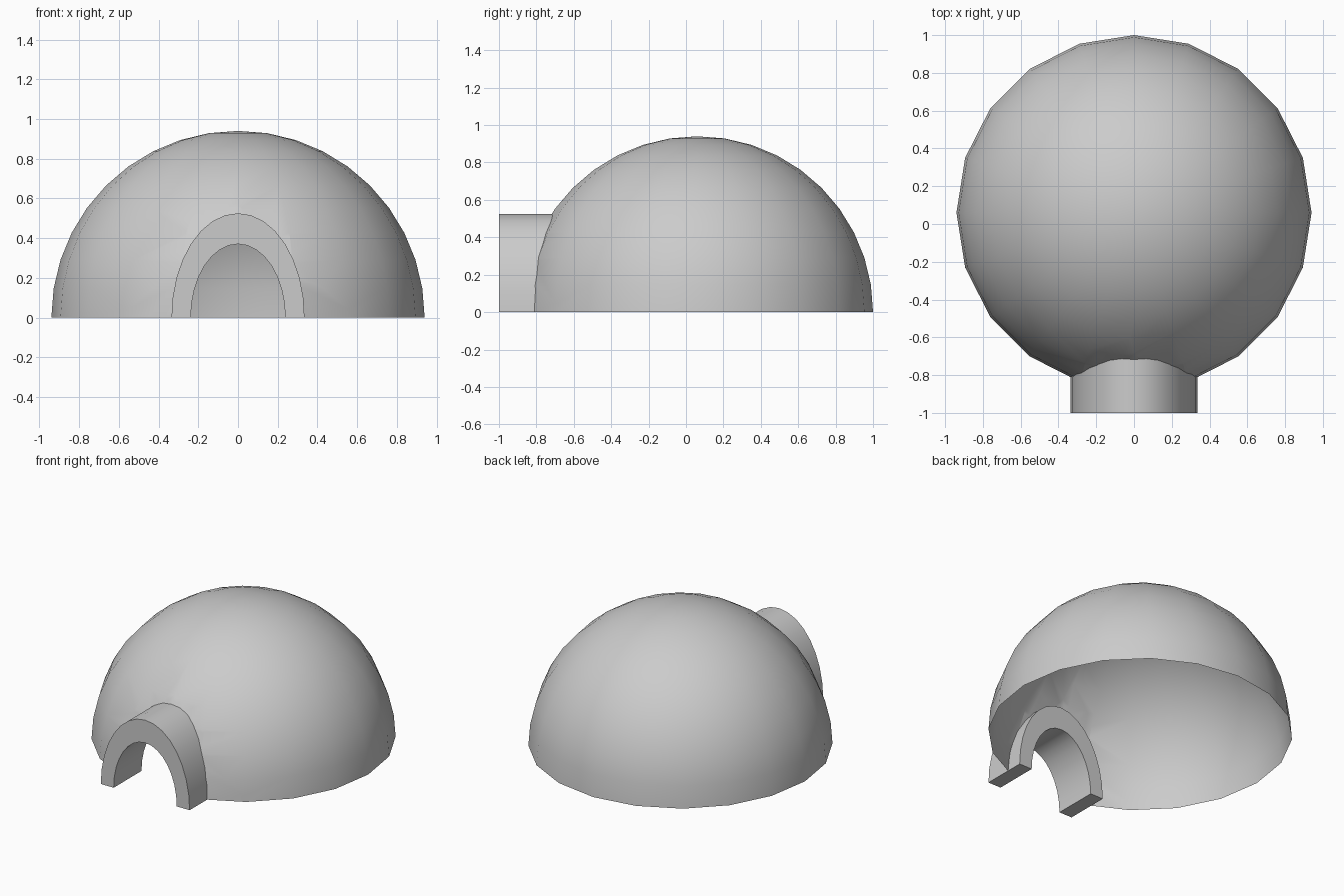
import bpy, bmesh, math
from mathutils import Vector

if "Cube" in bpy.data.objects:
    bpy.data.objects.remove(bpy.data.objects["Cube"])

R, CY = 0.94, 0.06                 # dome radius and centre
OUTER, INNER = (0.335, 0.525), (0.238, 0.37)   # arch half-widths and heights
FRONT, BACK = -1.0, -0.70          # ends of the entrance tunnel
STEPS = 16


def arch(size):
    """Half-ellipse points (x, z) from right foot to left foot."""
    return [(size[0] * math.cos(math.pi * i / STEPS),
             size[1] * math.sin(math.pi * i / STEPS)) for i in range(STEPS + 1)]


def finish(bm, name):
    mesh = bpy.data.meshes.new(name)
    bm.to_mesh(mesh)
    bm.free()
    obj = bpy.data.objects.new(name, mesh)
    bpy.context.collection.objects.link(obj)
    bpy.ops.object.select_all(action='DESELECT')
    obj.select_set(True)
    bpy.context.view_layer.objects.active = obj
    bpy.ops.object.shade_smooth_by_angle(angle=math.radians(35))
    return obj


# Dome: open half sphere, 20 sides
bm = bmesh.new()
bmesh.ops.create_uvsphere(bm, u_segments=20, v_segments=20, radius=R)
bmesh.ops.delete(bm, geom=[v for v in bm.verts if v.co.z < -0.001], context='VERTS')
bmesh.ops.translate(bm, verts=bm.verts, vec=(0, CY, 0))

# Doorway: trim the front of the dome along the middle of the arch wall
door = arch([(a + b) / 2 for a, b in zip(OUTER, INNER)])
planes = []
for (x0, z0), (x1, z1) in zip(door, door[1:]):
    planes.append((Vector((x0, 0, z0)), Vector((z1 - z0, 0, x0 - x1)).normalized()))
for point, normal in planes:
    near = [f for f in bm.faces if f.calc_center_median().y < -0.3
            and all((f.calc_center_median() - p).dot(n) < 0.15 for p, n in planes)]
    geom = near + list({e for f in near for e in f.edges}) + list({v for f in near for v in f.verts})
    bmesh.ops.bisect_plane(bm, geom=geom, dist=1e-5, plane_co=point, plane_no=normal)
hole = [f for f in bm.faces if f.calc_center_median().y < -0.3
        and all((f.calc_center_median() - p).dot(n) < 0 for p, n in planes)]
bmesh.ops.delete(bm, geom=hole, context='FACES')
finish(bm, "dome")

# Entrance tunnel: arched wall extruded front to back
bm = bmesh.new()
rings = [[bm.verts.new((x, y, z)) for x, z in arch(size)]
         for size, y in ((OUTER, FRONT), (OUTER, BACK), (INNER, BACK), (INNER, FRONT))]
for a, b in zip(rings, rings[1:] + rings[:1]):
    for i in range(STEPS):
        bm.faces.new((a[i], a[i + 1], b[i + 1], b[i]))
for i in (0, STEPS):
    bm.faces.new([r[i] for r in rings])
bmesh.ops.recalc_face_normals(bm, faces=bm.faces)
finish(bm, "entrance_tunnel")
